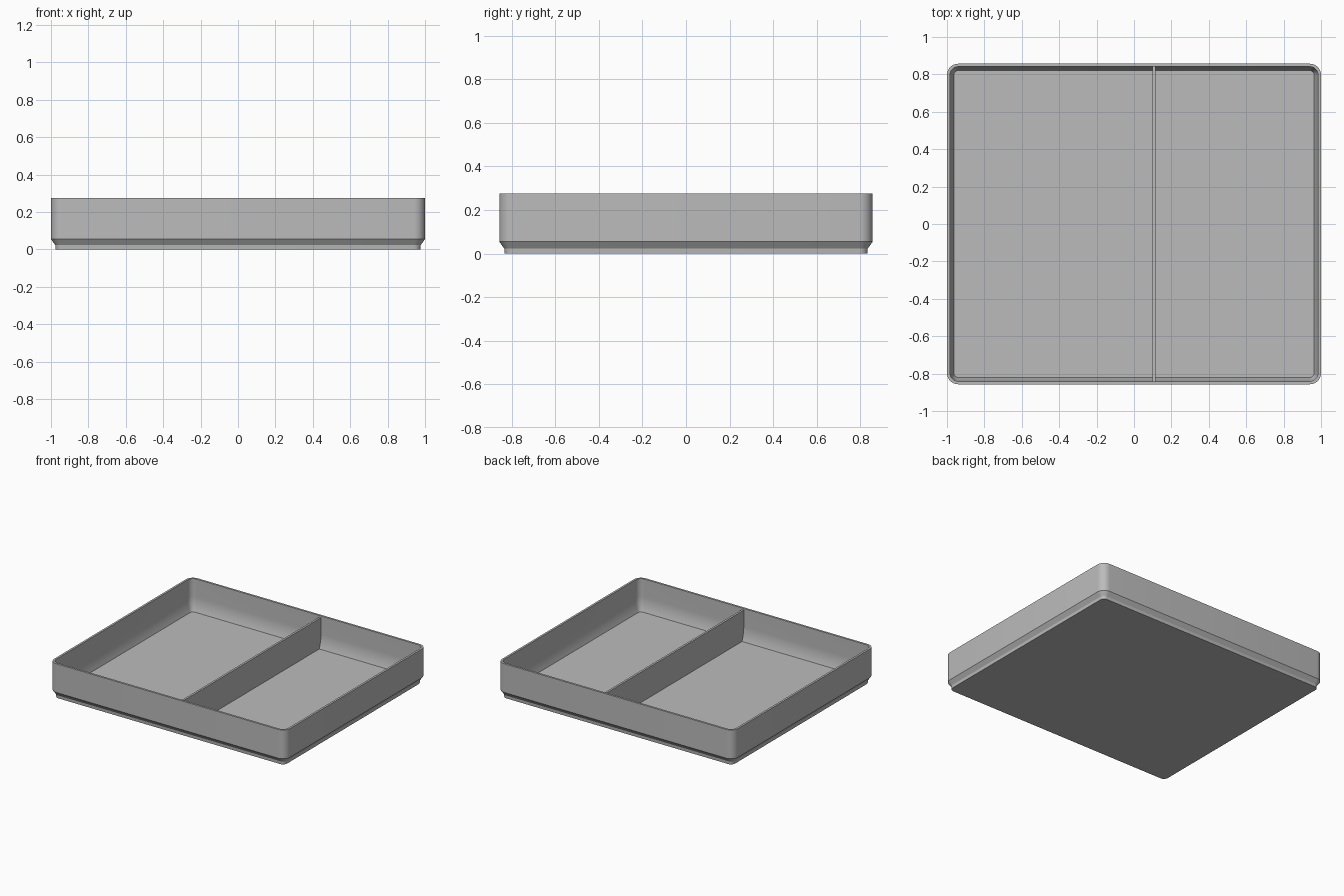
import bpy
import bmesh
from math import cos, sin, pi

cube = bpy.data.objects.get("Cube")
if cube:
    bpy.data.objects.remove(cube, do_unlink=True)

HALF_X, HALF_Y, HEIGHT = 1.0, 0.857, 0.275
FLOOR, WALL, CORNER = 0.03, 0.016, 0.06
STEPS = 8

grey = bpy.data.materials.new("plain grey")
grey.use_nodes = True
colour = (0.5, 0.5, 0.5, 1)
grey.diffuse_color = colour
grey.node_tree.nodes["Principled BSDF"].inputs["Base Color"].default_value = colour


def finish(name, bm):
    bmesh.ops.recalc_face_normals(bm, faces=bm.faces)
    mesh = bpy.data.meshes.new(name)
    bm.to_mesh(mesh)
    bm.free()
    mesh.materials.append(grey)
    obj = bpy.data.objects.new(name, mesh)
    bpy.context.collection.objects.link(obj)
    return obj


def ring(bm, inset, z):
    """Rounded rectangle of vertices, inset from the outer outline."""
    r = CORNER - inset
    cx, cy = HALF_X - CORNER, HALF_Y - CORNER
    verts = []
    for q, (sx, sy) in enumerate([(1, 1), (-1, 1), (-1, -1), (1, -1)]):
        for i in range(STEPS + 1):
            a = (q + i / STEPS) * pi / 2
            verts.append(bm.verts.new((sx * cx + r * cos(a), sy * cy + r * sin(a), z)))
    return verts


# Tray: outer foot and wall, rim, then the inner wall curving in to the floor
CURVE_TOP, CURVE_IN = 0.14, 0.021
profile = [(0.025, 0), (0.023, 0.023), (0, 0.055), (0, HEIGHT), (WALL, HEIGHT)]
for i in range(9):
    t = i / 8
    profile.append((WALL + CURVE_IN * t * t, CURVE_TOP + (FLOOR - CURVE_TOP) * t))

bm = bmesh.new()
rings = [ring(bm, inset, z) for inset, z in profile]
count = len(rings[0])
for low, high in zip(rings, rings[1:]):
    for i in range(count):
        j = (i + 1) % count
        bm.faces.new((low[i], low[j], high[j], high[i]))
bm.faces.new(rings[0])
bm.faces.new(rings[-1])
tray = finish("tray", bm)
bpy.ops.object.select_all(action='DESELECT')
tray.select_set(True)
bpy.context.view_layer.objects.active = tray
bpy.ops.object.shade_smooth_by_angle(angle=0.35)

# Divider: thin panel whose ends follow the curve of the inner wall
DIVIDER_X, THICK, TOP = 0.107, 0.016, 0.262
ends = [(HALF_Y - WALL, TOP)] + [(HALF_Y - inset, z) for inset, z in profile[5:]]
outline = ends + [(-y, z) for y, z in reversed(ends)]
bm = bmesh.new()
side = bm.faces.new([bm.verts.new((DIVIDER_X - THICK / 2, y, z)) for y, z in outline])
extruded = bmesh.ops.extrude_face_region(bm, geom=[side], use_keep_orig=True)
moved = [g for g in extruded["geom"] if isinstance(g, bmesh.types.BMVert)]
bmesh.ops.translate(bm, verts=moved, vec=(THICK, 0, 0))
finish("divider", bm)
